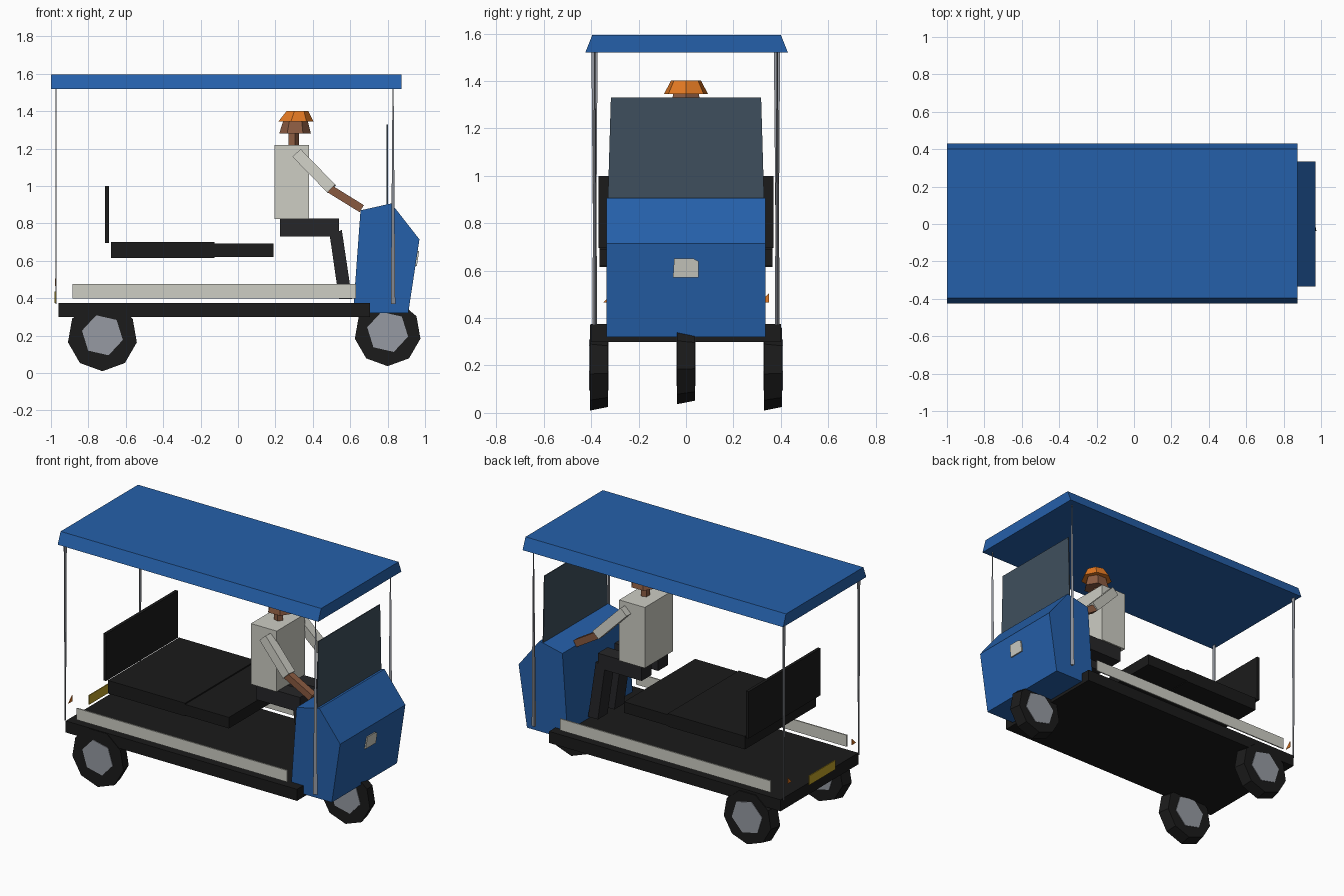
import bpy, bmesh, math
from mathutils import Vector

if "Cube" in bpy.data.objects:
    bpy.data.objects.remove(bpy.data.objects["Cube"])


def material(name, rgb):
    m = bpy.data.materials.new(name)
    lin = [((c / 255 + 0.055) / 1.055) ** 2.4 if c > 10 else c / 3294.6 for c in rgb]
    m.diffuse_color = (*lin, 1)
    m.use_nodes = True
    m.node_tree.nodes["Principled BSDF"].inputs["Base Color"].default_value = m.diffuse_color
    return m


BLUE = material("blue paint", (37, 96, 170))
WHITE = material("off white", (205, 205, 196))
BLACK = material("black", (27, 27, 27))
PANTS = material("dark trousers", (38, 38, 40))
SKIN = material("brown skin", (140, 92, 66))
ORANGE = material("orange", (226, 120, 34))
STEEL = material("steel grey", (150, 154, 162))
GLASS = material("dark glass", (63, 79, 93))
YELLOW = material("plate yellow", (190, 160, 40))


def loft(name, rings, mat):
    """Join equal-sized rings of points with flat faces and cap both ends."""
    bm = bmesh.new()
    rows = [[bm.verts.new(p) for p in ring] for ring in rings]
    n = len(rows[0])
    for a, b in zip(rows, rows[1:]):
        for i in range(n):
            j = (i + 1) % n
            bm.faces.new((a[i], a[j], b[j], b[i]))
    bm.faces.new(rows[0][::-1])
    bm.faces.new(rows[-1])
    bmesh.ops.recalc_face_normals(bm, faces=bm.faces)
    me = bpy.data.meshes.new(name)
    bm.to_mesh(me)
    bm.free()
    me.materials.append(mat)
    ob = bpy.data.objects.new(name, me)
    bpy.context.collection.objects.link(ob)
    return ob


def rect(x0, x1, y0, y1, z):
    return [(x0, y0, z), (x1, y0, z), (x1, y1, z), (x0, y1, z)]


def box(name, x, y, z, mat):
    return loft(name, [rect(*x, *y, z[0]), rect(*x, *y, z[1])], mat)


def side_profile(name, pts, y0, y1, mat):
    return loft(name, [[(x, y, z) for x, z in pts] for y in (y0, y1)], mat)


def ring_y(cx, y, cz, r, n, turn=0.0):
    return [(cx + r * math.sin(turn + 2 * math.pi * i / n), y,
             cz - r * math.cos(turn + 2 * math.pi * i / n)) for i in range(n)]


def ring_z(cx, cy, z, rx, ry, n):
    return [(cx + rx * math.cos(2 * math.pi * i / n),
             cy + ry * math.sin(2 * math.pi * i / n), z) for i in range(n)]


def limb(name, a, b, r, mat):
    """Square bar between two points."""
    a, b = Vector(a), Vector(b)
    d = (b - a).normalized()
    u = d.cross(Vector((0, 1, 0))).normalized() * r
    v = d.cross(u).normalized() * r
    return loft(name, [[p + u + v, p + u - v, p - u - v, p - u + v] for p in (a, b)], mat)


# roof with sloping sides
loft("roof", [rect(-1, 0.875, -0.425, 0.43, 1.52), rect(-1, 0.875, -0.395, 0.40, 1.595)], BLUE)

# floor and side rails
loft("floor", [rect(-0.96, 0.705, -0.40, 0.40, z) for z in (0.30, 0.375)], BLACK)
for s, side in ((-1, "right"), (1, "left")):
    y = 0.39 * s
    box(f"{side}_rail", (-0.885, 0.63), (y - 0.004, y + 0.004), (0.40, 0.475), WHITE)

# front cowl and windscreen
side_profile("front_cowl", [(0.615, 0.32), (0.91, 0.32), (0.97, 0.715), (0.82, 0.907),
                            (0.655, 0.87)], -0.335, 0.335, BLUE)
loft("windscreen", [rect(0.795, 0.801, -0.33, 0.33, 0.89),
                    rect(0.795, 0.801, -0.317, 0.317, 1.33)], GLASS)

# badge plate on the cowl
loft("front_plate", [[(x + (z - 0.61) * 0.15, y, z) for y, z in
                      ((-0.055, 0.572), (0.052, 0.572), (0.052, 0.64), (0.03, 0.652), (-0.05, 0.652))]
                     for x in (0.953, 0.962)], WHITE)

# thin tapered roof posts: front wide at the bottom, rear wide at the top
for y, side in ((-0.385, "right"), (0.385, "left")):
    loft(f"{side}_front_post", [ring_z(0.825, y, 0.37, 0.016, 0.012, 3),
                                ring_z(0.828, y, 1.52, 0.004, 0.003, 3)], STEEL)
    loft(f"{side}_rear_post", [rect(-0.975, -0.971, y - 0.004, y + 0.004, 0.37),
                               rect(-0.975, -0.971, y - 0.014, y + 0.012, 1.52)], STEEL)

# rear number plate and tail lights
box("rear_plate", (-0.982, -0.976), (-0.135, 0.135), (0.375, 0.435), YELLOW)
for s, side in ((-1, "right"), (1, "left")):
    loft(f"{side}_tail_light", [[(x, 0.33 * s - 0.02, 0.465), (x, 0.33 * s + 0.02, 0.465),
                                 (x, 0.33 * s + 0.02, 0.505)] for x in (-0.978, -0.974)], ORANGE)

# wheels with hub discs on both faces
for name, cx, y0, y1, cz, r in (("front_wheel", 0.80, -0.037, 0.037, 0.215, 0.178),
                                ("right_rear_wheel", -0.725, -0.405, -0.33, 0.197, 0.187),
                                ("left_rear_wheel", -0.725, 0.33, 0.405, 0.197, 0.187)):
    loft(name, [ring_y(cx, y0, cz, r, 9), ring_y(cx, y1, cz, r * 0.92, 9)], BLACK)
    loft(name + "_hub", [ring_y(cx, y, cz + 0.005, 0.112, 6, 0.3)
                         for y in (y0 - 0.004, y1 + 0.004)], STEEL)

# passenger bench and backrest
box("rear_cushion", (-0.68, -0.125), (-0.365, 0.365), (0.615, 0.70), BLACK)
box("front_cushion", (-0.125, 0.19), (-0.365, 0.365), (0.62, 0.692), BLACK)
box("backrest", (-0.71, -0.69), (-0.37, 0.37), (0.695, 1.0), BLACK)

# driver body
box("driver_torso", (0.195, 0.38), (-0.145, 0.145), (0.825, 1.22), WHITE)
loft("driver_neck", [ring_z(0.295, 0, 1.22, 0.03, 0.03, 5),
                     ring_z(0.295, 0, 1.28, 0.03, 0.03, 5)], SKIN)
loft("driver_head", [ring_z(0.305, 0, 1.28, 0.085, 0.075, 6),
                     ring_z(0.308, 0, 1.36, 0.062, 0.06, 6)], SKIN)
loft("driver_hat", [ring_z(0.305, 0, 1.346, 0.098, 0.095, 7),
                    ring_z(0.315, 0, 1.402, 0.06, 0.065, 7)], ORANGE)

# driver limbs
for s, side in ((-1, "right"), (1, "left")):
    limb(f"{side}_upper_arm", (0.315, 0.165 * s, 1.175), (0.50, 0.19 * s, 0.985), 0.03, WHITE)
    limb(f"{side}_forearm", (0.49, 0.19 * s, 0.985), (0.66, 0.175 * s, 0.88), 0.022, SKIN)
    yl = sorted((0.035 * s, 0.135 * s))
    box(f"{side}_thigh", (0.225, 0.54), yl, (0.73, 0.827), PANTS)
    side_profile(f"{side}_shin", [(0.54, 0.395), (0.61, 0.395), (0.555, 0.765), (0.49, 0.74)],
                 *yl, PANTS)
